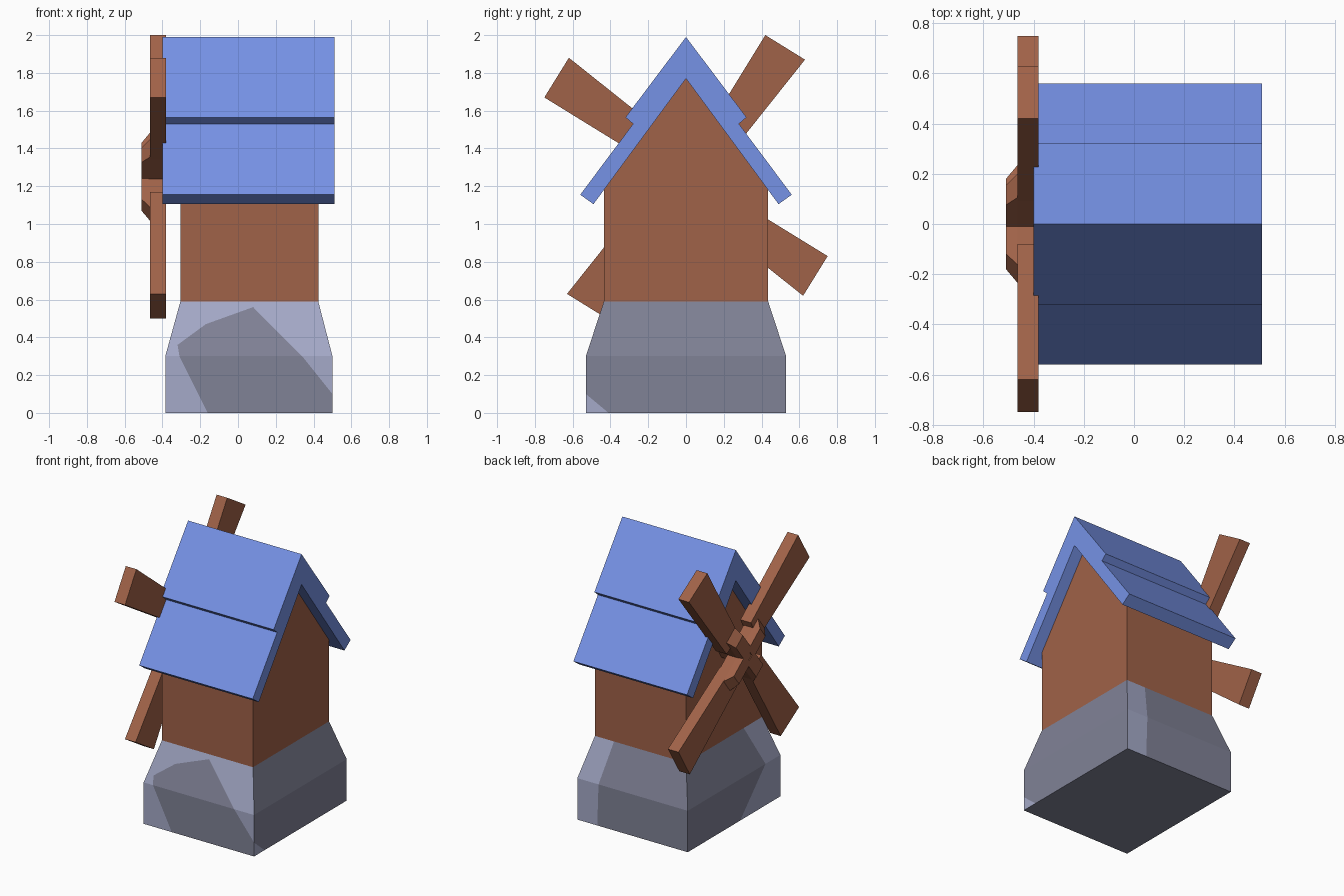
import bpy, bmesh, math
from mathutils import Vector

if "Cube" in bpy.data.objects:
    bpy.data.objects.remove(bpy.data.objects["Cube"])


def material(name, rgb):
    m = bpy.data.materials.new(name)
    m.diffuse_color = (*rgb, 1)
    m.use_nodes = True
    m.node_tree.nodes["Principled BSDF"].inputs["Base Color"].default_value = m.diffuse_color
    return m


WOOD = material("brown wood", (0.352, 0.122, 0.065))
BLUE = material("blue roof", (0.181, 0.287, 0.791))
DARK = material("dark stone", (0.216, 0.223, 0.305))
LIGHT = material("light stone", (0.376, 0.402, 0.578))


def finish(bm, name, *mats):
    bmesh.ops.recalc_face_normals(bm, faces=bm.faces)
    me = bpy.data.meshes.new(name)
    bm.to_mesh(me)
    bm.free()
    for m in mats:
        me.materials.append(m)
    ob = bpy.data.objects.new(name, me)
    bpy.context.collection.objects.link(ob)
    return ob


def loft(name, loops, *mats):
    """Join matching loops of points into a closed solid."""
    bm = bmesh.new()
    rings = [[bm.verts.new(p) for p in loop] for loop in loops]
    n = len(rings[0])
    bm.faces.new(rings[0])
    bm.faces.new(rings[-1])
    for a, b in zip(rings, rings[1:]):
        for i in range(n):
            j = (i + 1) % n
            bm.faces.new((a[i], a[j], b[j], b[i]))
    return finish(bm, name, *mats)


def prism(name, outline, x0, x1, *mats):
    """Extrude a (y, z) outline along x."""
    return loft(name, [[(x, y, z) for y, z in outline] for x in (x0, x1)], *mats)


def rect(x0, x1, y, z):
    return [(x0, -y, z), (x1, -y, z), (x1, y, z), (x0, y, z)]


# Stone foundation: straight plinth with a sloped upper course
base = loft("stone_base", [rect(-0.385, 0.5, 0.53, 0),
                           rect(-0.385, 0.5, 0.53, 0.3),
                           rect(-0.305, 0.425, 0.435, 0.59)], DARK, LIGHT)


# Dark stone patches cut into each side, the rest of that side is light
def patch(bm, facing, axis, pts):
    """pts: convex clockwise (u, z) polygon that stays dark on one side."""
    def side():
        return [f for f in bm.faces if f.normal.dot(facing) > 0.7]
    lines = list(zip(pts, pts[1:] + pts[:1]))
    for (u0, z0), (u1, z1) in lines:
        no = Vector((0, 0, -(u1 - u0)))
        no[axis] = z1 - z0
        co = Vector((0, 0, z0))
        co[axis] = u0
        fs = side()
        geom = set(fs)
        for f in fs:
            geom.update(f.edges)
            geom.update(f.verts)
        bmesh.ops.bisect_plane(bm, geom=list(geom), plane_co=co, plane_no=no, dist=1e-5)
        bm.normal_update()
    for f in side():
        c = f.calc_center_median()
        inside = all((z1 - z0) * (c[axis] - u0) - (u1 - u0) * (c.z - z0) > -1e-6
                     for (u0, z0), (u1, z1) in lines)
        f.material_index = 0 if inside else 1


bm = bmesh.new()
bm.from_mesh(base.data)
bm.normal_update()
patch(bm, Vector((0, -1, 0)), 0, [(-0.16, 0), (-0.31, 0.3), (-0.32, 0.36),
                                  (-0.17, 0.47), (0.08, 0.56), (0.34, 0.3), (0.5, 0.1), (0.5, 0)])
patch(bm, Vector((1, 0, 0)), 1, [(-0.41, 0), (-0.53, 0.1), (-0.53, 0.6), (0.6, 0.6), (0.6, 0)])
patch(bm, Vector((-1, 0, 0)), 1, [(-0.07, 0), (-0.36, 0.3), (-0.22, 0.6), (0.6, 0.6), (0.6, 0)])
patch(bm, Vector((0, 1, 0)), 0, [(-0.5, 0), (-0.5, 0.6), (0.27, 0.6), (0.33, 0.3), (0.34, 0)])
bm.to_mesh(base.data)
bm.free()

# Gabled wooden house
prism("house_body", [(-0.435, 0.59), (0.435, 0.59), (0.435, 1.185), (0, 1.77), (-0.435, 1.185)],
      -0.305, 0.425, WOOD)

# Stepped roof shell, profile mirrored about the ridge
half = [(0.32, 1.565), (0.28, 1.53), (0.56, 1.155), (0.49, 1.105)]
roof = [(0, 1.99)] + half + [(0, 1.77)] + [(-y, z) for y, z in reversed(half)]
prism("roof", roof, -0.4, 0.51, BLUE)

# Sails: four tapered blades and raised struts around the hub
HUB_Z = 1.25


def turn(p, k):
    y, z = p
    for _ in range(k):
        y, z = -z, y
    return y, z + HUB_Z


d = Vector((0.61, 0.79))
s = Vector((0.79, -0.61))
for k in range(4):
    blade = [(0.053, 0.154), (0.42, 0.75), (0.63, 0.62), (0.2, 0.08)]
    prism(f"sail_{k + 1}", [turn(p, k) for p in blade], -0.465, -0.38, WOOD)
    loops = []
    for x, r, w in ((-0.51, 0.19, 0.05), (-0.465, 0.25, 0.06), (-0.39, 0.25, 0.06)):
        quad = [d * 0.02 - s * w, d * r - s * w, d * r + s * w, d * 0.02 + s * w]
        loops.append([(x, *turn(p, k)) for p in quad])
    loft(f"hub_strut_{k + 1}", loops, WOOD)

# Axle from the hub into the gable
prism("axle", [(0.06 * math.cos(i * math.pi / 3), HUB_Z + 0.06 * math.sin(i * math.pi / 3))
               for i in range(6)], -0.505, -0.3, WOOD)
